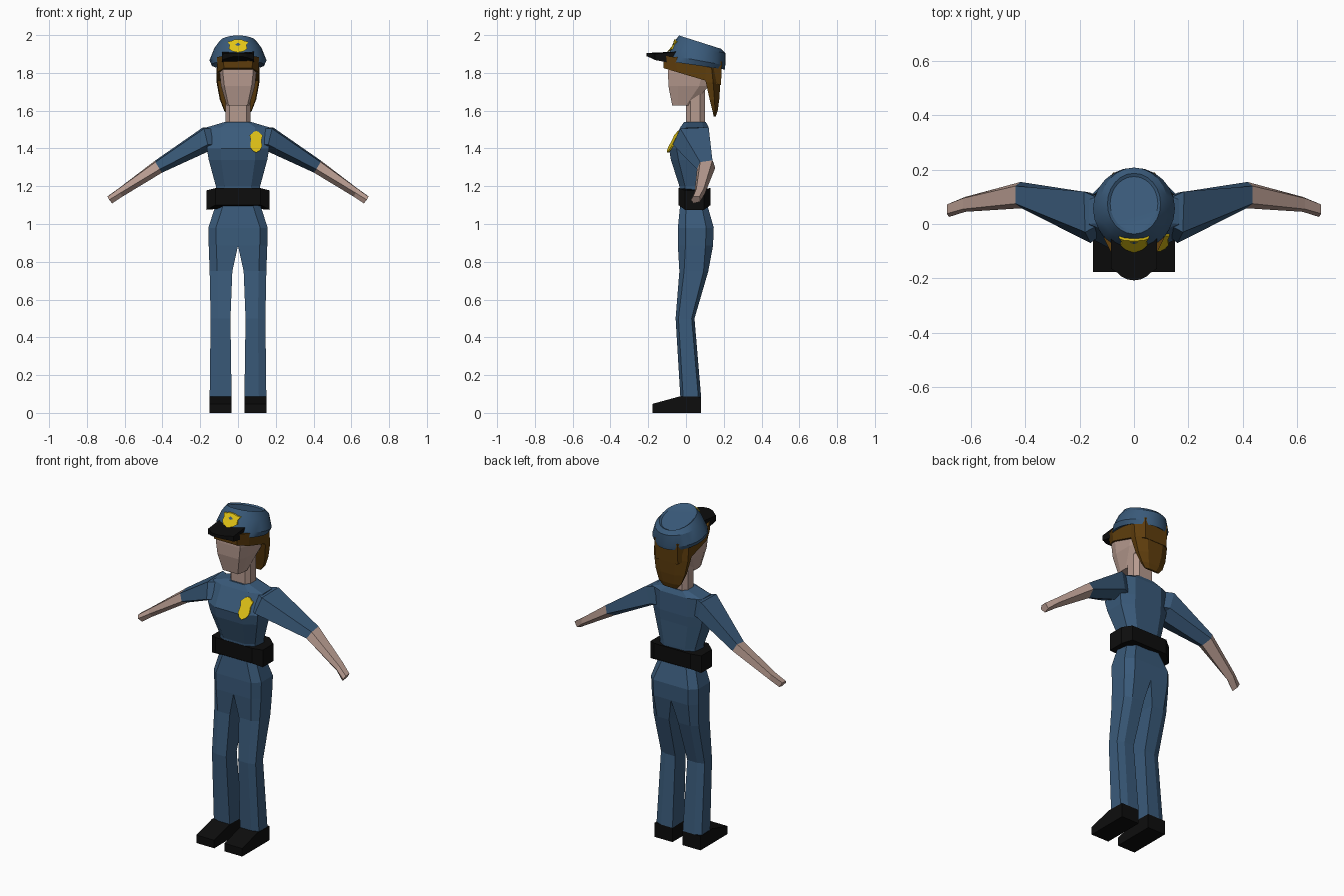
import bpy, bmesh, math

if "Cube" in bpy.data.objects:
    bpy.data.objects.remove(bpy.data.objects["Cube"])


def material(name, rgb):
    m = bpy.data.materials.new(name)
    m.diffuse_color = (*rgb, 1)
    m.use_nodes = True
    m.node_tree.nodes["Principled BSDF"].inputs["Base Color"].default_value = m.diffuse_color
    return m


BLUE = material("uniform_blue", (0.042, 0.103, 0.195))
BLACK = material("black_leather", (0.004, 0.004, 0.004))
SKIN = material("skin", (0.47, 0.325, 0.275))
BROWN = material("hair_brown", (0.115, 0.048, 0.004))
GOLD = material("badge_gold", (0.76, 0.55, 0.008))


def loft(name, rings, mat, mirror=False, smooth=None):
    """Skin a list of equal-length point rings and close both ends."""
    bm = bmesh.new()
    rows = [[bm.verts.new(p) for p in r] for r in rings]
    n = len(rows[0])
    for a, b in zip(rows, rows[1:]):
        for i in range(n):
            j = (i + 1) % n
            bm.faces.new((a[i], a[j], b[j], b[i]))
    bm.faces.new(rows[0])
    bm.faces.new(rows[-1])
    bmesh.ops.recalc_face_normals(bm, faces=bm.faces)
    me = bpy.data.meshes.new(name)
    bm.to_mesh(me)
    bm.free()
    me.materials.append(mat)
    ob = bpy.data.objects.new(name, me)
    bpy.context.collection.objects.link(ob)
    if mirror:
        ob.modifiers.new("mirror", 'MIRROR').use_mirror_merge = False
    if smooth:
        bpy.context.view_layer.objects.active = ob
        ob.select_set(True)
        bpy.ops.object.shade_smooth_by_angle(angle=math.radians(smooth))
        ob.select_set(False)
    return ob


def octo(z, xo, xf, yf, yb, d, xb=None, zside=None):
    """Eight-sided body section: narrow front and back, wide sides."""
    xb = xf if xb is None else xb
    zs = z if zside is None else zside
    return [(-xf, yf, z), (xf, yf, z), (xo, yf + d, zs), (xo, yb - d, zs),
            (xb, yb, z), (-xb, yb, z), (-xo, yb - d, zs), (-xo, yf + d, zs)]


def tilted(cy, rx, ry, zf, zb, n=24):
    """Ellipse leaning from height zf at the front to zb at the back."""
    pts = []
    for i in range(n):
        a = 2 * math.pi * i / n
        s = math.sin(a)
        pts.append((rx * math.cos(a), cy + ry * s, (zf + zb) / 2 + s * (zb - zf) / 2))
    return pts


# Shirt
loft("shirt", [octo(1.10, .112, .07, -.03, .105, .03),
               octo(1.20, .117, .07, -.035, .11, .03),
               octo(1.34, .155, .09, -.08, .115, .04),
               octo(1.40, .165, .09, -.09, .12, .04),
               octo(1.512, .165, .09, -.03, .12, .03),
               octo(1.54, .07, .05, -.01, .105, .02)], BLUE)

# Belt
loft("belt", [octo(1.10, .168, .12, -.04, .13, .035, zside=1.075),
              octo(1.19, .168, .12, -.04, .13, .035, zside=1.178)], BLACK)


# Trousers
def leg_ring(z, xi, xo, yf, yb, d):
    xm = xo - .04
    return [(xi, yf, z), (xm, yf, z), (xo, yf + d, z),
            (xo, yb - d, z), (xm, yb, z), (xi, yb, z)]


loft("trouser_leg", [leg_ring(1.11, 0, .115, -.03, .11, .03),
                     leg_ring(.98, 0, .157, -.043, .147, .04),
                     leg_ring(.885, 0, .155, -.043, .143, .04),
                     leg_ring(.75, .03, .15, -.035, .118, .025),
                     leg_ring(.50, .04, .145, -.055, .045, .015),
                     leg_ring(.085, .034, .15, -.03, .08, .015)], BLUE, True)

# Shoes
shoe = [(-.177, 0), (-.177, .048), (-.03, .088), (.08, .085), (.08, 0)]
loft("shoe", [[(x, y, z) for y, z in shoe] for x in (.034, .152)], BLACK, True)

# Sleeves, forearms and hands share the elbow section
shoulder = [(.185, .12, 1.512), (.18, -.03, 1.505), (.16, -.07, 1.42),
            (.155, .03, 1.385), (.16, .115, 1.41)]
elbow = [(.437, .14, 1.337), (.437, .075, 1.328), (.415, .058, 1.29),
         (.402, .10, 1.272), (.418, .155, 1.297)]
wrist = [(.63, .095, 1.19), (.63, .055, 1.188), (.622, .045, 1.165),
         (.612, .065, 1.145), (.622, .10, 1.16)]
hand = [(.69, .072, 1.147), (.69, .038, 1.145), (.682, .026, 1.128),
        (.666, .04, 1.109), (.672, .075, 1.118)]
root = [(x - .06, y * .6 + .02, z) for x, y, z in shoulder]
loft("sleeve", [root, shoulder, elbow], BLUE, True)
loft("forearm", [elbow, wrist, hand], SKIN, True)

# Neck and head
loft("neck", [octo(1.52, .066, .045, 0, .10, .025),
              octo(1.75, .066, .045, 0, .10, .025)], SKIN)
jaw = octo(1.63, .06, .05, -.073, .03, .03)
jaw = [(x, y, 1.628) for x, y, z in jaw]
loft("head", [jaw,
              octo(1.73, .09, .072, -.093, .12, .05),
              octo(1.80, .097, .08, -.095, .135, .05),
              octo(1.88, .097, .08, -.09, .14, .05)], SKIN)


# Hair: fringe band under the cap and a long back section
def hair_ring(s, zf, zb):
    ring = octo(0, .108 * s, .075 * s, -.118 * s, .185 * s, .07)
    return [(x, y, zf + (y + .118) / .303 * (zb - zf)) for x, y, z in ring]


loft("hair_band", [hair_ring(1, 1.825, 1.735), hair_ring(1.03, 1.89, 1.86)], BROWN)


def lock(z, x, y0, y1):
    return [(-x, y0, z), (x, y0, z), (x * 1.05, (y0 + y1) / 2, z),
            (x * .5, y1, z), (-x * .5, y1, z), (-x * 1.05, (y0 + y1) / 2, z)]


loft("hair_back", [lock(1.84, .107, .08, .188), lock(1.75, .108, .105, .182),
                   lock(1.66, .092, .125, .176), lock(1.60, .07, .14, .168),
                   lock(1.57, .045, .146, .158)], BROWN)

# Cap with a slightly sunken crown
loft("cap", [tilted(.05, .11, .13, 1.875, 1.835),
             tilted(.045, .14, .16, 1.865, 1.818),
             tilted(.057, .151, .151, 1.895, 1.84),
             tilted(.07, .125, .138, 1.957, 1.905),
             tilted(.075, .098, .112, 1.998, 1.927),
             tilted(.075, .088, .10, 1.987, 1.922)], BLUE, smooth=25)

# Brim
outline = [(-.085, -.05), (-.085, -.165)]
outline += [(.08 * math.sin(a), -.13 - .078 * math.cos(a))
            for a in (-.9, -.6, -.3, 0, .3, .6, .9)]
outline += [(.085, -.165), (.085, -.05)]


def brim_z(x, y, top):
    t = (y + .208) / .158
    arch = -1.6 * x * x
    return arch + (1.906 + .018 * t if top else 1.888 - .03 * t)


loft("cap_brim", [[(x, y, brim_z(x, y, k)) for x, y in outline]
                  for k in (False, True)], BLACK)

# Badges: thin gold plates following the cloth
half = [(0, -.5), (.28, -.40), (.45, -.22), (.40, .08), (.5, .30),
        (.30, .38), (.20, .46), (0, .5)]
shield = half + [(-x, z) for x, z in half[-2:0:-1]]


def badge(name, cx, cz, w, h, surface):
    front = [(cx + u * w, surface(cx + u * w, cz + v * h), cz + v * h) for u, v in shield]
    loft(name, [front, [(x, y + .009, z) for x, y, z in front]], GOLD)


badge("chest_badge", .096, 1.435, .07, .115,
      lambda x, z: -.098 + .52 * (z - 1.40) + .25 * (x - .065))
badge("cap_badge", 0, 1.943, .11, .07,
      lambda x, z: -.106 + .62 * (z - 1.908) + 6 * x * x)
